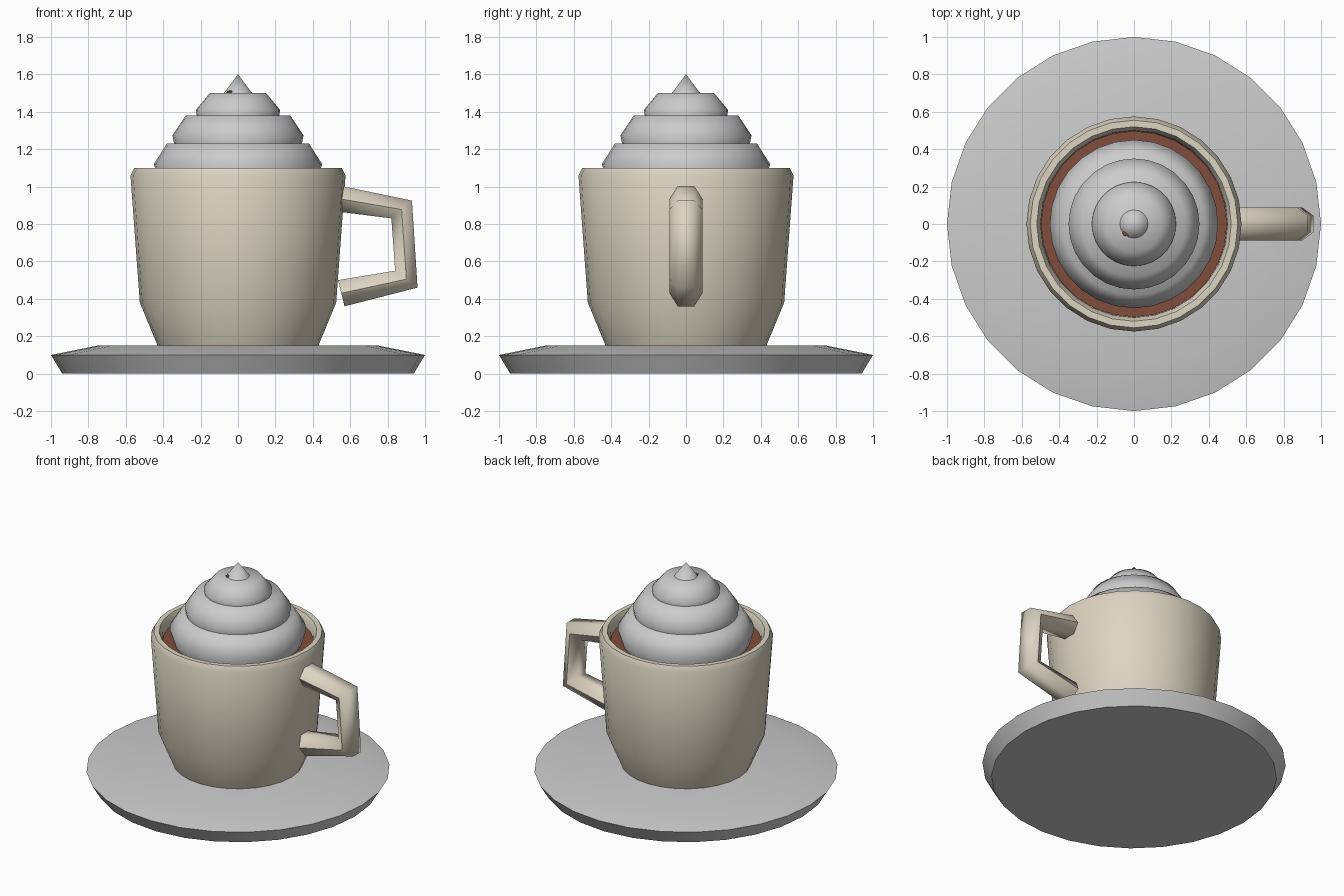
import bpy, bmesh, math
from mathutils import Vector

if "Cube" in bpy.data.objects:
    bpy.data.objects.remove(bpy.data.objects["Cube"])

SIDES = 28


def material(name, rgb):
    m = bpy.data.materials.new(name)
    m.diffuse_color = (*rgb, 1)
    m.use_nodes = True
    m.node_tree.nodes["Principled BSDF"].inputs["Base Color"].default_value = m.diffuse_color
    return m


def finish(name, bm, mat=None, angle=45):
    bmesh.ops.remove_doubles(bm, verts=bm.verts, dist=1e-5)
    bmesh.ops.recalc_face_normals(bm, faces=bm.faces)
    me = bpy.data.meshes.new(name)
    bm.to_mesh(me)
    bm.free()
    ob = bpy.data.objects.new(name, me)
    bpy.context.collection.objects.link(ob)
    if mat:
        me.materials.append(mat)
    bpy.ops.object.select_all(action='DESELECT')
    ob.select_set(True)
    bpy.context.view_layer.objects.active = ob
    bpy.ops.object.shade_smooth_by_angle(angle=math.radians(angle))
    return ob


def lathe(name, profile, mat=None, angle=45):
    """Spin an (r, z) profile around the z axis."""
    bm = bmesh.new()
    vs = [bm.verts.new((r, 0, z)) for r, z in profile]
    es = [bm.edges.new(p) for p in zip(vs, vs[1:])]
    bmesh.ops.spin(bm, geom=vs + es, cent=(0, 0, 0), axis=(0, 0, 1),
                   angle=math.tau, steps=SIDES, use_duplicate=False)
    return finish(name, bm, mat, angle)


cream = material("cream_ceramic", (0.72, 0.66, 0.54))
brown = material("cocoa", (0.22, 0.075, 0.045))

# Saucer
lathe("saucer", [(0, 0), (0.94, 0), (1.0, 0.10), (0.75, 0.15), (0, 0.15)])

# Cup with chamfered rim and hollow inside
lathe("cup", [(0, 0.15), (0.43, 0.15), (0.525, 0.38), (0.575, 1.06),
              (0.555, 1.10), (0.52, 1.10), (0.50, 1.06), (0.48, 0.45),
              (0.38, 0.22), (0, 0.22)], cream)

# Drink surface
lathe("drink", [(0, 1.03), (0.497, 1.03)], brown)

# Whipped cream: stacked tiers and a pointed tip
tiers = [
    [(0, 1.0), (0.42, 1.02), (0.45, 1.12), (0.38, 1.23), (0, 1.23)],
    [(0, 1.22), (0.34, 1.22), (0.35, 1.275), (0.28, 1.38), (0, 1.38)],
    [(0, 1.37), (0.22, 1.37), (0.225, 1.41), (0.15, 1.50), (0, 1.50)],
    [(0, 1.49), (0.075, 1.50), (0, 1.60)],
]
for i, profile in enumerate(tiers):
    lathe(f"cream_tier_{i + 1}", profile, angle=62)

# Handle: mitred hexagonal tube, each ring given by its outer and inner (x, z)
rings = [((0.545, 1.005), (0.545, 0.865)), ((0.93, 0.925), (0.82, 0.83)),
         ((0.96, 0.46), (0.84, 0.55)), ((0.57, 0.36), (0.535, 0.50))]
bm = bmesh.new()
loops = []
for outer, inner in rings:
    o, n = Vector((outer[0], 0, outer[1])), Vector((inner[0], 0, inner[1]))
    mid, half = (o + n) / 2, (o - n) / 2
    loop = []
    for k in range(6):
        a = k * math.tau / 6
        off = half * (math.sin(a) / math.sin(math.tau / 6))
        loop.append(bm.verts.new(mid + off + Vector((0, 0.088 * math.cos(a), 0))))
    loops.append(loop)
for a, b in zip(loops, loops[1:]):
    for k in range(6):
        j = (k + 1) % 6
        bm.faces.new((a[k], a[j], b[j], b[k]))
bm.faces.new(loops[0])
bm.faces.new(loops[-1])
finish("handle", bm, cream, 62)

# Cocoa crumb beside the tip
bm = bmesh.new()
bmesh.ops.create_icosphere(bm, subdivisions=1, radius=0.025)
bmesh.ops.scale(bm, vec=(1, 0.7, 0.5), verts=bm.verts)
bmesh.ops.translate(bm, vec=(-0.04, -0.05, 1.503), verts=bm.verts)
finish("cocoa_crumb", bm, brown)
